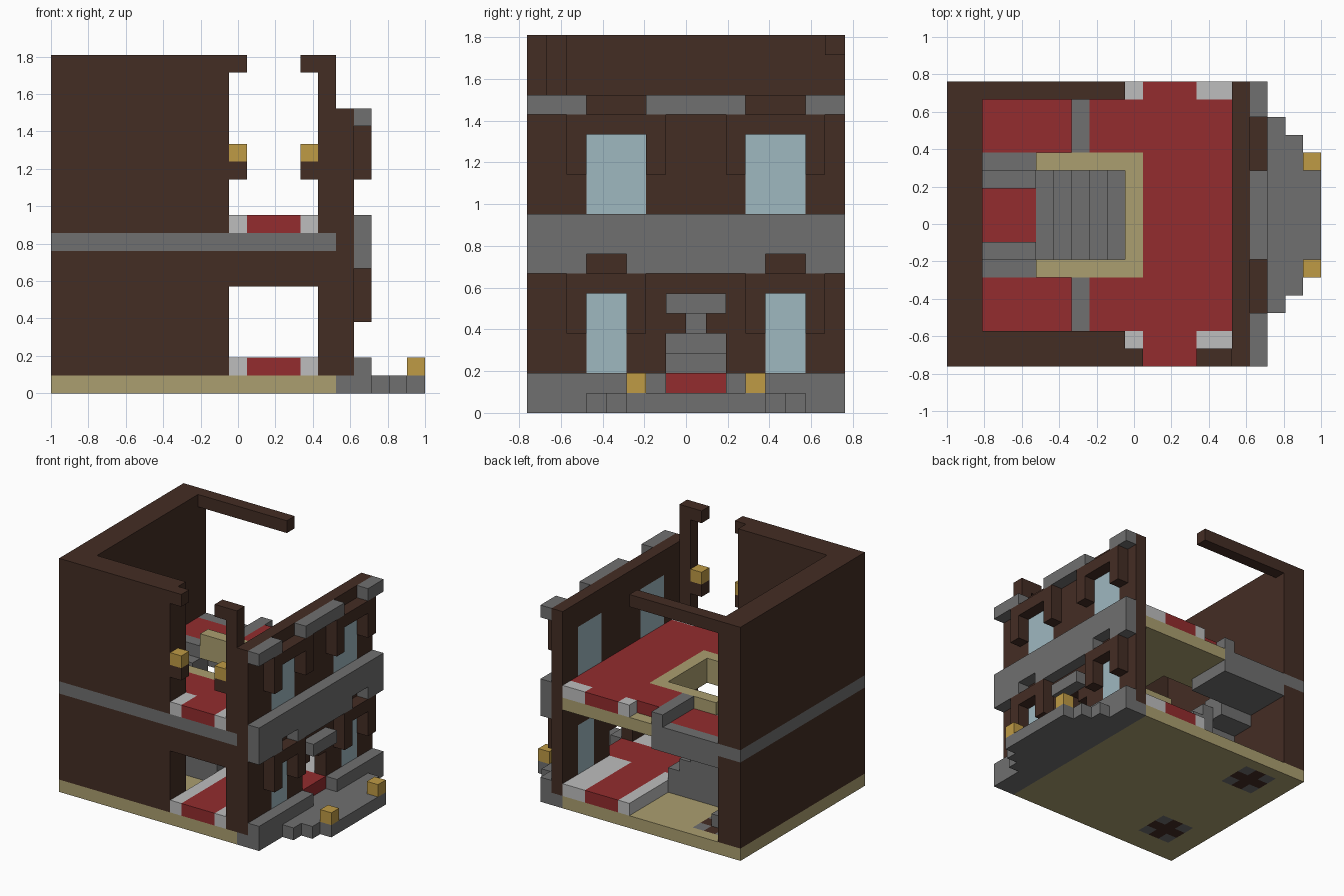
import bpy, bmesh
from mathutils import Vector

cube = bpy.data.objects.get("Cube")
if cube:
    bpy.data.objects.remove(cube, do_unlink=True)

U = 2 / 21  # size of one block


def material(name, code):
    rgb = [((int(code[i:i + 2], 16) / 255 + 0.055) / 1.055) ** 2.4 for i in (0, 2, 4)]
    mat = bpy.data.materials.new(name)
    mat.use_nodes = True
    mat.diffuse_color = (*rgb, 1)
    mat.node_tree.nodes["Principled BSDF"].inputs["Base Color"].default_value = (*rgb, 1)
    return mat


MATS = {
    "wood": material("dark wood", "442D24"),
    "stone": material("grey stone", "707070"),
    "red": material("red carpet", "932C2E"),
    "tan": material("tan planks", "AB9F70"),
    "pale": material("pale stone", "BEBEBE"),
    "gold": material("gold lamp", "BF9B45"),
    "glass": material("blue glass", "9FB8C0"),
}

grid = {}


def fill(part, mat, xs, ys, zs):
    """Fill a box of blocks; later boxes replace earlier ones."""
    for x in range(*xs):
        for y in range(*ys):
            for z in range(*zs):
                grid[x, y, z] = (part, mat)


# Ground floor
fill("base", "tan", (0, 16), (0, 16), (0, 1))
for c in (3, 13):
    fill("floor_rosette", "stone", (2, 5), (c - 1, c + 2), (0, 1))
    fill("floor_rosette", "wood", (3, 4), (c - 1, c + 2), (0, 1))
    fill("floor_rosette", "wood", (2, 5), (c, c + 1), (0, 1))
    fill("floor_rosette", "stone", (3, 4), (c, c + 1), (1, 2))
fill("ground_carpet", "pale", (10, 16), (0, 16), (1, 2))
fill("ground_carpet", "red", (11, 14), (0, 16), (1, 2))
fill("ground_carpet", "red", (10, 17), (7, 10), (1, 2))

# Upper floor: planks, carpet and lower side rooms
fill("upper_floor", "tan", (8, 16), (0, 16), (8, 9))
fill("upper_carpet", "red", (8, 16), (2, 15), (9, 10))
fill("upper_carpet", "red", (11, 14), (0, 16), (9, 10))
for x in ((10, 11), (14, 16)):
    fill("upper_threshold", "pale", x, (0, 2), (9, 10))
    fill("upper_threshold", "pale", x, (15, 16), (9, 10))
for ys in ((2, 5), (12, 16)):
    fill("side_landing", "stone", (2, 8), ys, (7, 9))
    fill("side_landing_step", "stone", (7, 8), ys, (9, 10))
for y in (2, 12):
    fill("side_landing_carpet", "red", (2, 7), (y, y + 3), (8, 9))

# Stairwell rim and opening
fill("stairwell_rim", "tan", (5, 11), (5, 12), (8, 10))
for x in range(5, 10):
    for y in range(6, 11):
        for z in (8, 9):
            grid.pop((x, y, z), None)

# Central stairs, landing and the flights that turn to each side
for i in range(5):
    x = 9 - i
    fill("stairs", "stone", (x, x + 1), (6, 11), (1, 3 + i))
for y, top in ((5, 9), (6, 8), (10, 8), (11, 9)):
    fill("side_flight", "stone", (2, 5), (y, y + 1), (6, top))
fill("middle_landing", "stone", (2, 5), (7, 10), (5, 6))
fill("middle_landing", "red", (2, 5), (7, 10), (6, 7))

# Walls
fill("back_wall", "wood", (0, 2), (0, 16), (1, 19))
fill("side_wall", "wood", (0, 10), (0, 2), (1, 19))
fill("door_header", "wood", (10, 16), (0, 1), (6, 8))
fill("corner_post", "wood", (15, 16), (0, 1), (1, 19))
fill("top_beam", "wood", (0, 10), (15, 16), (18, 19))
fill("stone_band", "stone", (0, 16), (0, 1), (8, 9))
fill("stone_band", "stone", (0, 1), (0, 16), (8, 9))
fill("stone_band", "stone", (0, 8), (15, 16), (8, 9))
for x in (10, 14):
    fill("beam_stub", "wood", (x, x + 1), (0, 1), (18, 19))
    fill("lamp_bracket", "wood", (x, x + 1), (0, 1), (12, 13))
    fill("side_lamp", "gold", (x, x + 1), (0, 1), (13, 14))

# Facade wall with arched doorway
fill("facade", "wood", (16, 17), (0, 16), (1, 16))
fill("ground_carpet", "red", (16, 17), (7, 10), (1, 2))
for y in (7, 8, 9):
    for z in range(2, 5 if y == 8 else 4):
        grid.pop((16, y, z), None)

# Stone trim and entrance steps
fill("terrace", "stone", (16, 18), (0, 16), (0, 1))
fill("terrace_kerb", "stone", (17, 18), (0, 7), (1, 2))
fill("terrace_kerb", "stone", (17, 18), (10, 16), (1, 2))
for i in range(3):
    fill("entrance_step", "stone", (18 + i, 19 + i), (3 + i, 14 - i), (0, 1))
for y in (5, 11):
    fill("step_lamp", "gold", (20, 21), (y, y + 1), (1, 2))
fill("door_canopy", "stone", (17, 18), (7, 10), (5, 6))
fill("facade_band", "stone", (17, 18), (0, 16), (7, 10))
for ys in ((0, 3), (6, 11), (14, 16)):
    fill("facade_cornice", "stone", (17, 18), ys, (15, 16))

# Windows with hanging frames: (near edge, far edge, sill height)
for a, b, sill in ((3, 5, 2), (12, 14, 2), (3, 6, 10), (11, 14, 10)):
    fill("window_glass", "glass", (16, 17), (a, b), (sill, sill + 4))
    fill("window_frame", "wood", (17, 18), (a, b), (sill + 4, sill + 5))
    for y in (a - 1, b):
        fill("window_frame", "wood", (17, 18), (y, y + 1), (sill + 2, sill + 5))
    if sill == 2:
        for y in range(a, b):
            grid.pop((17, y, 7), None)


# Turn each part into a mesh of its exposed faces, merged into flat panels
def build(part):
    cells = {c: m for c, (p, m) in grid.items() if p == part}
    names = sorted(set(cells.values()))
    bm = bmesh.new()
    for cell, mat in cells.items():
        for axis in range(3):
            for side in (0, 1):
                near = list(cell)
                near[axis] += 2 * side - 1
                if tuple(near) in grid:
                    continue
                u, v = (axis + 1) % 3, (axis + 2) % 3
                corners = []
                for du, dv in ((0, 0), (1, 0), (1, 1), (0, 1)):
                    p = Vector(cell)
                    p[axis] += side
                    p[u] += du
                    p[v] += dv
                    corners.append(bm.verts.new((p - Vector((10.5, 8, 0))) * U))
                face = bm.faces.new(corners if side else corners[::-1])
                face.material_index = names.index(mat)
    bmesh.ops.remove_doubles(bm, verts=bm.verts[:], dist=U / 100)
    bmesh.ops.dissolve_limit(bm, angle_limit=0.01, verts=bm.verts[:],
                             edges=bm.edges[:], delimit={'MATERIAL'})
    mesh = bpy.data.meshes.new(part)
    bm.to_mesh(mesh)
    bm.free()
    for n in names:
        mesh.materials.append(MATS[n])
    bpy.context.scene.collection.objects.link(bpy.data.objects.new(part, mesh))


for part in sorted({p for p, m in grid.values()}):
    build(part)
